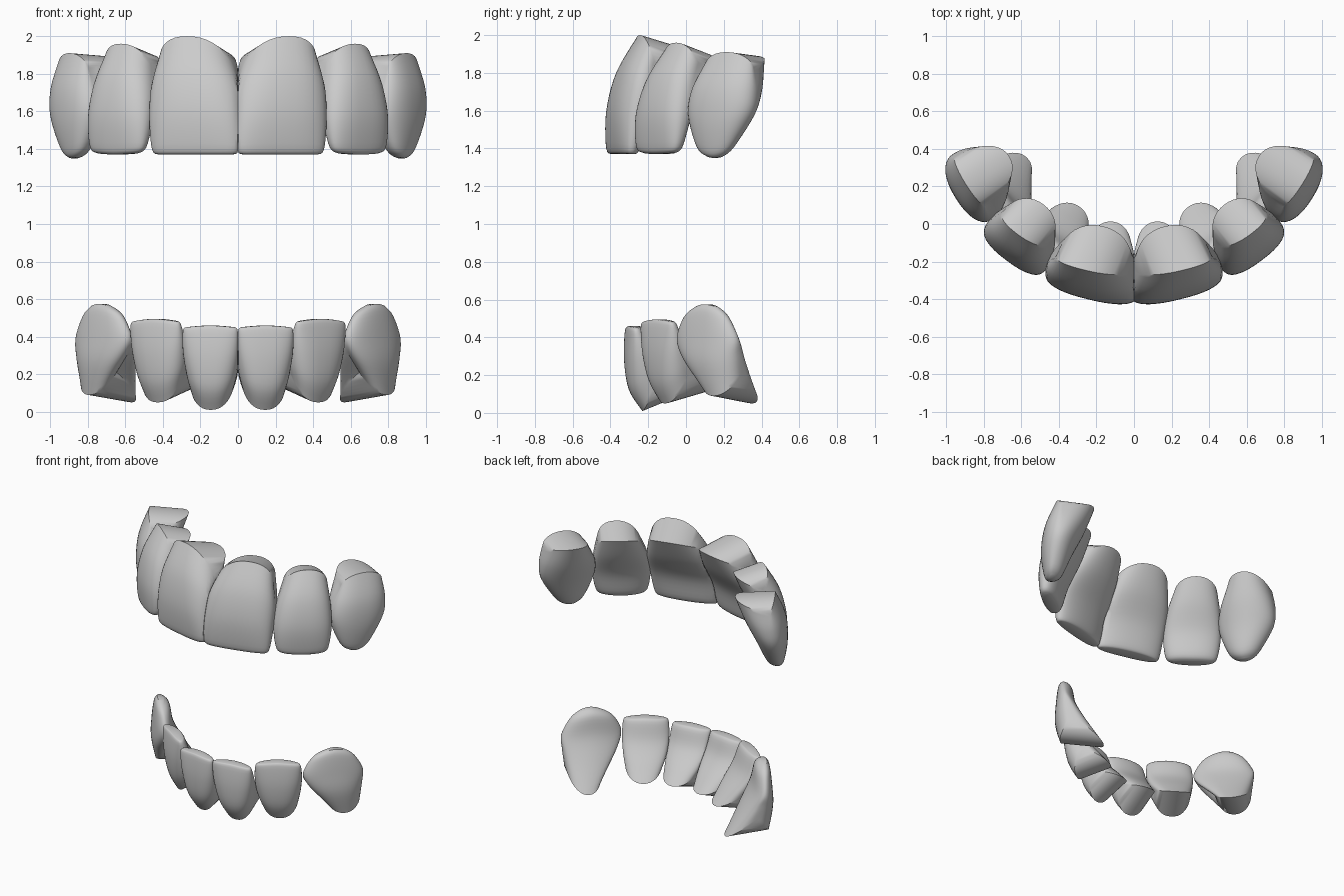
import bpy, bmesh
from math import sin, cos, pi, radians

N = 40      # points around a tooth (multiple of 4)
SUB = 5     # rings between two control sections


def spow(a, e):
    return (1 if a >= 0 else -1) * abs(a) ** e


def catmull(a, b, c, d, f):
    return [0.5 * (2 * q + (r - p) * f + (2 * p - 5 * q + 4 * r - s) * f ** 2
                   + (3 * q - p - 3 * r + s) * f ** 3) for p, q, r, s in zip(a, b, c, d)]


def refine(sections):
    out = []
    last = len(sections) - 1
    for i in range(last):
        quad = [sections[max(0, min(last, i + k))] for k in (-1, 0, 1, 2)]
        out += [catmull(*quad, j / SUB) for j in range(SUB)]
    return out + [sections[-1]]


def tooth(name, origin, angle, edge, neck, cusp, skew, sections, square=0.72, arch=1.1):
    """Loft a crown from its biting edge to the gum line, on both sides.
    neck: gum-line heights at front, sides, back.
    section: (t, mesial, distal, front, side depth, back)."""
    ca, sa = cos(radians(angle)), sin(radians(angle))
    rings = []
    for t, um, ud, vf, vs, vb in refine(sections):
        ring = []
        e = 1 - (1 - square) * (1 - 0.45 * t)
        for k in range(N):
            a = 2 * pi * k / N
            s, c = sin(a), cos(a)
            if abs(c) < 1e-6:
                c = 0.0
            ex = e if c > 0 else 0.93
            du = (ud - um) / 2 * spow(s, ex)
            u = (um + ud) / 2 + du + skew * max(c, 0) * t * t
            v = vs + ((vf if c > 0 else vb) - vs) * abs(c) ** ex
            top = neck[1] + ((neck[0] if c > 0 else neck[2]) - neck[1]) * abs(c) ** arch
            start = edge + cusp * (abs(du) / 0.15) ** 1.6
            x = max(origin[0] + u * ca - v * sa, 0.001)
            y = origin[1] + u * sa + v * ca
            ring.append((x, y, start + t * (top - start)))
        rings.append(ring)
    for side, sx in (("right", 1), ("left", -1)):
        bm = bmesh.new()
        loops = [[bm.verts.new((sx * x, y, z)) for x, y, z in r] for r in rings]
        for lo, hi in zip(loops, loops[1:]):
            for k in range(N):
                bm.faces.new((lo[k], lo[(k + 1) % N], hi[(k + 1) % N], hi[k]))
        # both ends bridged front to back, so the gum cut is a saddle
        for loop in (loops[0], loops[-1]):
            for k in range(-N // 4, N // 4):
                quad = [loop[i % N] for i in (k, k + 1, N // 2 - k - 1, N // 2 - k)]
                bm.faces.new(list(dict.fromkeys(quad)))
        bmesh.ops.recalc_face_normals(bm, faces=bm.faces)
        me = bpy.data.meshes.new(f"{name}_{side}")
        bm.to_mesh(me)
        bm.free()
        ob = bpy.data.objects.new(f"{name}_{side}", me)
        bpy.context.collection.objects.link(ob)
        bpy.ops.object.select_all(action='DESELECT')
        ob.select_set(True)
        bpy.context.view_layer.objects.active = ob
        bpy.ops.object.shade_smooth_by_angle(angle=radians(40))


# upper row
tooth("upper_central_incisor", (0.24, -0.385), 14, 1.37, (2.0, 1.84, 1.93), 0.0, 0.05, [
    (0.00, -0.20, 0.20, 0.025, 0.06, 0.09),
    (0.05, -0.24, 0.235, -0.005, 0.05, 0.12),
    (0.37, -0.25, 0.255, -0.015, 0.08, 0.17),
    (0.70, -0.24, 0.255, 0.03, 0.13, 0.29),
    (1.00, -0.185, 0.215, 0.13, 0.18, 0.38)], 0.76)
tooth("upper_lateral_incisor", (0.67, -0.18), 37, 1.37, (1.96, 1.84, 1.90), 0.008, 0.02, [
    (0.00, -0.13, 0.13, 0.02, 0.05, 0.08),
    (0.06, -0.18, 0.175, -0.005, 0.05, 0.12),
    (0.37, -0.20, 0.20, -0.015, 0.08, 0.17),
    (0.70, -0.18, 0.195, 0.03, 0.13, 0.27),
    (1.00, -0.13, 0.17, 0.13, 0.19, 0.34)], 0.76)
tooth("upper_canine", (0.93, 0.135), 58, 1.35, (1.91, 1.83, 1.89), 0.05, 0.0, [
    (0.00, -0.06, 0.03, 0.04, 0.055, 0.08),
    (0.07, -0.125, 0.095, 0.01, 0.06, 0.13),
    (0.37, -0.185, 0.20, -0.015, 0.085, 0.20),
    (0.68, -0.17, 0.22, 0.0, 0.10, 0.28),
    (1.00, -0.10, 0.20, 0.07, 0.10, 0.345)], 0.85)

# lower row
tooth("lower_central_incisor", (0.152, -0.315), 8, 0.46, (0.01, 0.17, 0.11), -0.012, 0.0, [
    (0.00, -0.125, 0.125, 0.02, 0.04, 0.06),
    (0.05, -0.147, 0.147, 0.0, 0.035, 0.09),
    (0.40, -0.152, 0.152, -0.008, 0.07, 0.14),
    (0.75, -0.14, 0.142, 0.015, 0.12, 0.25),
    (1.00, -0.115, 0.125, 0.085, 0.16, 0.33)], 0.76, 1.05)
tooth("lower_lateral_incisor", (0.457, -0.175), 33, 0.495, (0.05, 0.20, 0.11), -0.015, 0.0, [
    (0.00, -0.13, 0.13, 0.02, 0.04, 0.06),
    (0.05, -0.155, 0.155, 0.0, 0.035, 0.09),
    (0.40, -0.162, 0.163, -0.008, 0.07, 0.14),
    (0.75, -0.15, 0.155, 0.015, 0.11, 0.24),
    (1.00, -0.12, 0.14, 0.07, 0.14, 0.315)], 0.76, 1.05)
tooth("lower_canine", (0.768, 0.08), 48, 0.575, (0.09, 0.21, 0.05), -0.04, 0.0, [
    (0.00, -0.08, 0.07, 0.03, 0.05, 0.07),
    (0.08, -0.165, 0.14, 0.01, 0.055, 0.11),
    (0.35, -0.22, 0.20, -0.005, 0.065, 0.14),
    (0.65, -0.18, 0.20, -0.01, 0.085, 0.22),
    (1.00, -0.06, 0.19, 0.025, 0.11, 0.33)], 0.9, 1.0)
